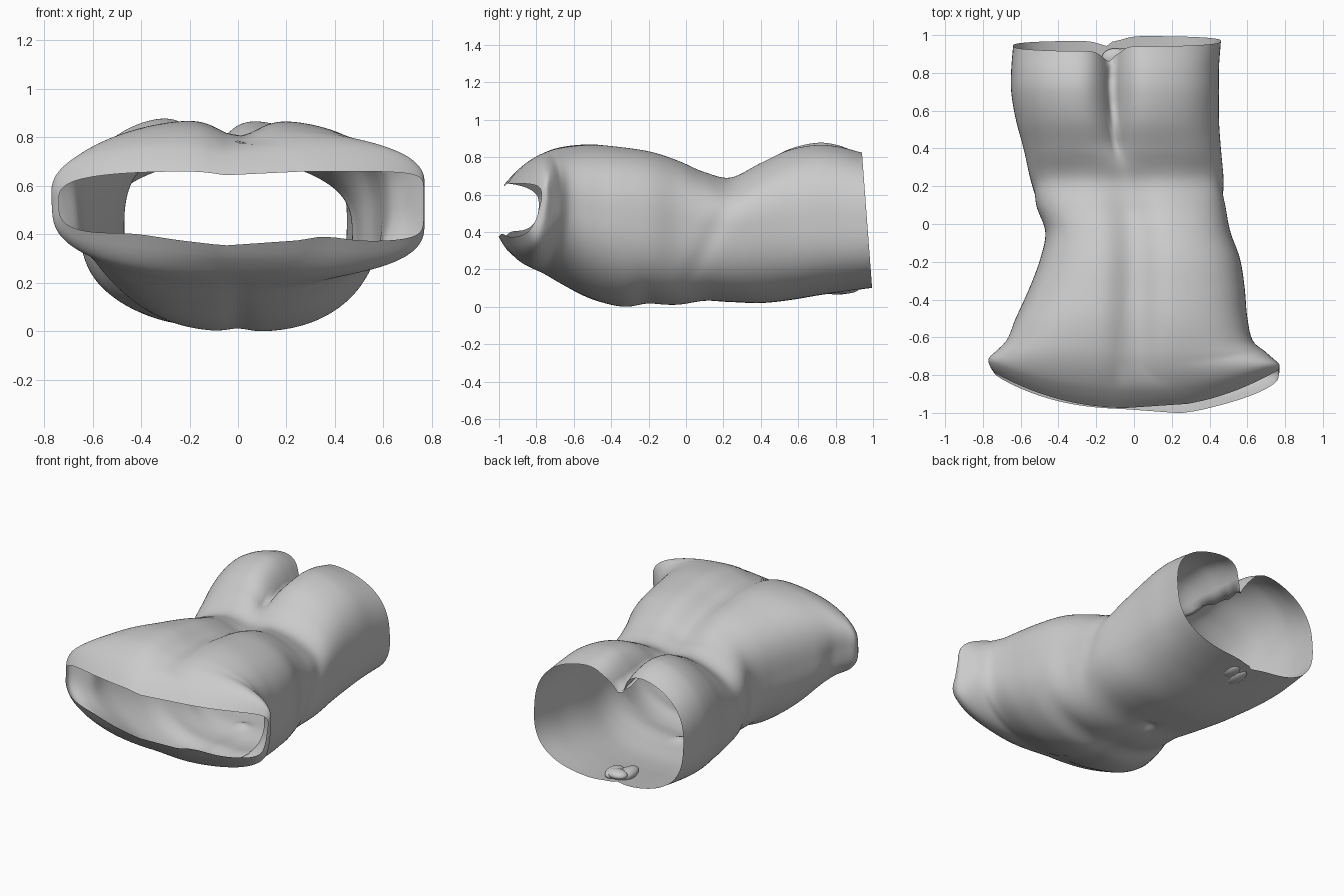
import bpy, bmesh, math
from math import sin, cos, pi, exp

# Body profile along y: y, left x, right x, top z, bottom z
BODY = [
    (-0.98, -0.74, 0.765, 0.66, 0.37), (-0.93, -0.77, 0.77, 0.715, 0.30),
    (-0.86, -0.775, 0.745, 0.775, 0.235), (-0.76, -0.735, 0.695, 0.83, 0.18),
    (-0.66, -0.685, 0.63, 0.86, 0.12), (-0.50, -0.625, 0.60, 0.875, 0.045),
    (-0.33, -0.55, 0.585, 0.86, 0.0), (-0.18, -0.495, 0.56, 0.835, 0.01),
    (-0.04, -0.47, 0.51, 0.79, 0.01), (0.10, -0.52, 0.485, 0.73, 0.03),
    (0.24, -0.55, 0.475, 0.70, 0.025), (0.40, -0.585, 0.46, 0.785, 0.02),
    (0.55, -0.625, 0.45, 0.865, 0.035), (0.70, -0.65, 0.45, 0.90, 0.06),
    (0.82, -0.65, 0.45, 0.89, 0.08), (0.95, -0.64, 0.46, 0.85, 0.10)]
# Softer shape controls along y: y, mid height, top power, bottom power, spine depth, cleft depth, centre x
FORM = [
    (-0.98, 0.53, 3.5, 3.4, 0.02, 0.0, 0.0), (-0.80, 0.52, 3.1, 2.3, 0.05, 0.0, 0.0),
    (-0.45, 0.48, 2.8, 2.3, 0.07, 0.0, 0.0), (0.0, 0.42, 2.7, 2.5, 0.06, 0.0, -0.01),
    (0.28, 0.42, 2.5, 2.6, 0.02, 0.01, -0.06), (0.45, 0.45, 2.4, 2.6, 0.03, 0.09, -0.10),
    (0.70, 0.46, 2.5, 2.7, 0.04, 0.18, -0.115), (0.95, 0.46, 2.5, 2.8, 0.04, 0.17, -0.12)]
# Muscle relief: x, y, x radius, y radius, height, on back?
RELIEF = [
    (-0.30, -0.50, 0.22, 0.18, 0.018, False), (0.30, -0.50, 0.22, 0.18, 0.018, False),
    (0.0, -0.45, 0.06, 0.35, -0.015, False), (0.03, -0.98, 0.18, 0.05, 0.02, False),
    (-0.45, -0.98, 0.18, 0.06, -0.025, False), (0.35, -0.98, 0.12, 0.06, -0.02, False),
    (-0.03, 0.10, 0.04, 0.04, -0.02, False), (-0.28, -0.22, 0.25, 0.07, -0.012, False),
    (0.28, -0.22, 0.25, 0.07, -0.012, False), (0.15, 0.75, 0.25, 0.30, -0.02, True),
    (-0.42, 0.22, 0.12, 0.10, -0.012, True), (0.38, 0.24, 0.12, 0.10, -0.012, True)]


def sample(table, y):
    """Smooth interpolation through the rows of a table."""
    n = len(table)
    i = max(0, min(n - 2, sum(1 for r in table if r[0] <= y) - 1))
    a, b = table[i], table[i + 1]
    p, q = table[max(i - 1, 0)], table[min(i + 2, n - 1)]
    h = b[0] - a[0]
    t = (y - a[0]) / h
    out = []
    for k in range(1, len(a)):
        m0 = (b[k] - p[k]) / (b[0] - p[0]) * h
        m1 = (q[k] - a[k]) / (q[0] - a[0]) * h
        out.append((2*t**3 - 3*t*t + 1) * a[k] + (t**3 - 2*t*t + t) * m0
                   + (3*t*t - 2*t**3) * b[k] + (t**3 - t*t) * m1)
    return out


def body_point(y, ang):
    xl, xr, zt, zb = sample(BODY, y)
    zc, nt, nb, spine, cleft, cx = sample(FORM, y)
    c, s = cos(ang), sin(ang)
    top = s >= 0
    n = nt if top else nb
    # Squarer open sleeve at the right arm
    if c > 0:
        n += (5 if top else 4) * max(0, (-y - 0.74) / 0.24) ** 1.3
    mid, half = (xl + xr) / 2, (xr - xl) / 2
    x = mid + half * math.copysign(abs(c) ** (2 / n), c)
    rise = abs(s) ** (2 / n)
    z = zc + (zt - zc) * rise if top else zc - (zc - zb) * rise
    u = x - cx
    if top:
        z -= rise * (spine * exp(-(u / 0.11) ** 2) + cleft * exp(-abs(u) / 0.055))
    for bx, by, rx, ry, h, back in RELIEF:
        if back == top:
            z += (1 if top else -1) * h * rise * exp(-((x - bx) / rx) ** 2 - ((y - by) / ry) ** 2)
    # Slanted soft fold over each flank
    x -= 0.009 * c * exp(-((y - 0.15 - 0.5 * (z - 0.4)) / 0.06) ** 2)
    # Sloping shoulder rim, blended into the back
    if y < -0.45:
        end = -0.975 + 0.20 * abs(x / 0.76) ** 2.2
        if not top:
            end -= 0.02 * exp(-((x - 0.2) / 0.2) ** 2) + (0.10 if x > 0 else 0.03) * rise * abs(x)
        y2 = y + (end + 0.98) * ((-0.45 - y) / 0.53) ** 1.3
        # Shallow hollow where the left arm ends
        if x < -0.4:
            x += 0.03 * exp(-((y2 + 0.64) / 0.08) ** 2 - ((z - 0.47) / 0.12) ** 2)
        return x, y2, z
    # Thigh rim
    if y > 0.7:
        w = (y - 0.7) / 0.25
        lean = 0.03 * (0.5 - z) / 0.4 + (0.015 if x > cx else -0.01)
        y += w * (lean - (0.07 * exp(-(u / 0.06) ** 2) if top else 0.03 * exp(-(u / 0.08) ** 2)))
    return x, y, z


def make_object(name, bm):
    bmesh.ops.recalc_face_normals(bm, faces=bm.faces)
    for f in bm.faces:
        f.smooth = True
    me = bpy.data.meshes.new(name)
    bm.to_mesh(me)
    bm.free()
    ob = bpy.data.objects.new(name, me)
    bpy.context.collection.objects.link(ob)
    return ob


# Torso: an open shell lofted from shoulders to thighs
ROWS, COLS = 120, 240
bm = bmesh.new()
rings = [[bm.verts.new(body_point(-0.98 + 1.93 * i / ROWS, 2 * pi * (j + 0.5) / COLS))
          for j in range(COLS)] for i in range(ROWS + 1)]
for a, b in zip(rings, rings[1:]):
    for j in range(COLS):
        k = (j + 1) % COLS
        bm.faces.new((a[j], a[k], b[k], b[j]))
make_object("torso_shell", bm)

# Groin: small overlapping soft folds under the thigh opening
bm = bmesh.new()
for cx, cy, cz, rx, ry, rz in [(-0.13, 0.81, 0.10, 0.05, 0.10, 0.035),
                               (-0.06, 0.85, 0.105, 0.05, 0.08, 0.035),
                               (-0.10, 0.88, 0.115, 0.07, 0.05, 0.03)]:
    new = bmesh.ops.create_uvsphere(bm, u_segments=24, v_segments=14, radius=1)["verts"]
    for v in new:
        v.co = (cx + rx * v.co.x, cy + ry * v.co.y, cz + rz * v.co.z)
make_object("groin_folds", bm)
